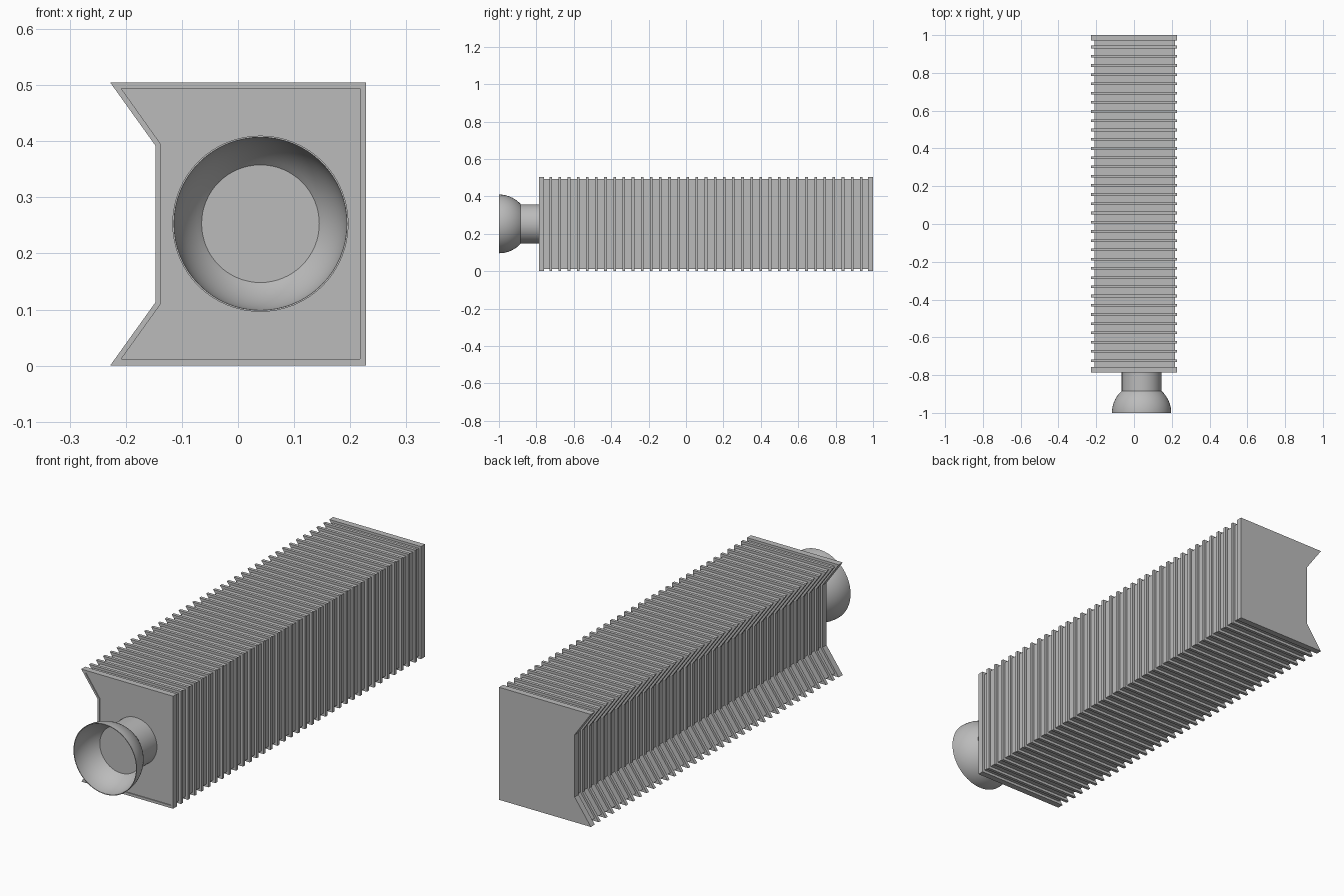
import bpy
import bmesh
import math

cube = bpy.data.objects.get("Cube")
if cube:
    bpy.data.objects.remove(cube, do_unlink=True)

grey = bpy.data.materials.new("plain_grey")
grey.use_nodes = True
colour = (0.5, 0.5, 0.5, 1)
grey.diffuse_color = colour
grey.node_tree.nodes["Principled BSDF"].inputs["Base Color"].default_value = colour

# Notched cross-sections (x, z): fins and the slimmer core
OUTER = [(-.228, 0), (.228, 0), (.228, .505), (-.228, .505), (-.147, .392), (-.147, .113)]
CORE = [(-.208, .012), (.217, .012), (.217, .494), (-.208, .494), (-.137, .394), (-.137, .111)]
FRONT, BACK = -.786, 1.0
END, FIN, GAPS = .028, .014, 36


def finish(name, bm):
    bmesh.ops.recalc_face_normals(bm, faces=bm.faces)
    mesh = bpy.data.meshes.new(name)
    bm.to_mesh(mesh)
    bm.free()
    mesh.materials.append(grey)
    obj = bpy.data.objects.new(name, mesh)
    bpy.context.collection.objects.link(obj)
    return obj


def prism(bm, profile, y0, y1):
    a, b = [[bm.verts.new((x, y, z)) for x, z in profile] for y in (y0, y1)]
    bm.faces.new(a)
    bm.faces.new(b)
    n = len(profile)
    for i in range(n):
        j = (i + 1) % n
        bm.faces.new((a[i], a[j], b[j], b[i]))


def lathe(name, profile, sides=64):
    # Spin (radius, y) points about the horn axis
    bm = bmesh.new()
    rings = []
    for r, y in profile:
        angles = [2 * math.pi * i / sides for i in range(sides)]
        rings.append([bm.verts.new((.04 + r * math.cos(t), y, .253 + r * math.sin(t)))
                      for t in angles])
    for a, b in zip(rings, rings[1:]):
        for i in range(sides):
            j = (i + 1) % sides
            bm.faces.new((a[i], a[j], b[j], b[i]))
    bm.faces.new(rings[0])
    bm.faces.new(rings[-1])
    obj = finish(name, bm)
    bpy.ops.object.select_all(action="DESELECT")
    obj.select_set(True)
    bpy.context.view_layer.objects.active = obj
    bpy.ops.object.shade_smooth_by_angle(angle=math.radians(35))


# Core running the full length
bm = bmesh.new()
prism(bm, CORE, FRONT + .004, BACK - .01)
finish("core", bm)

# Back end plate
bm = bmesh.new()
prism(bm, OUTER, BACK - END, BACK)
finish("back_plate", bm)

# Front frame: a rim around the core
bm = bmesh.new()
loops = [[bm.verts.new((x, y, z)) for x, z in p]
         for p, y in ((OUTER, FRONT), (OUTER, FRONT + END), (CORE, FRONT + END), (CORE, FRONT))]
for a, b in zip(loops, loops[1:] + loops[:1]):
    for i in range(len(OUTER)):
        j = (i + 1) % len(OUTER)
        bm.faces.new((a[i], a[j], b[j], b[i]))
finish("front_frame", bm)

# Evenly spaced fins
bm = bmesh.new()
first, last = FRONT + END / 2, BACK - END / 2
for k in range(1, GAPS):
    y = first + (last - first) * k / GAPS
    prism(bm, OUTER, y - FIN / 2, y + FIN / 2)
finish("fins", bm)

# Neck and open bowl at the front
lathe("neck", [(.105, FRONT + .02), (.105, -.885)])
R, STEPS = .157, 10
limit = math.asin(.115 / R)
arc = [limit * i / STEPS for i in range(STEPS + 1)]
outside = [(R * math.cos(t), -1 + R * math.sin(t)) for t in reversed(arc)]
inside = [((R - .003) * math.cos(t), -1 + (R - .003) * math.sin(t)) for t in arc]
lathe("bowl", outside + inside)
